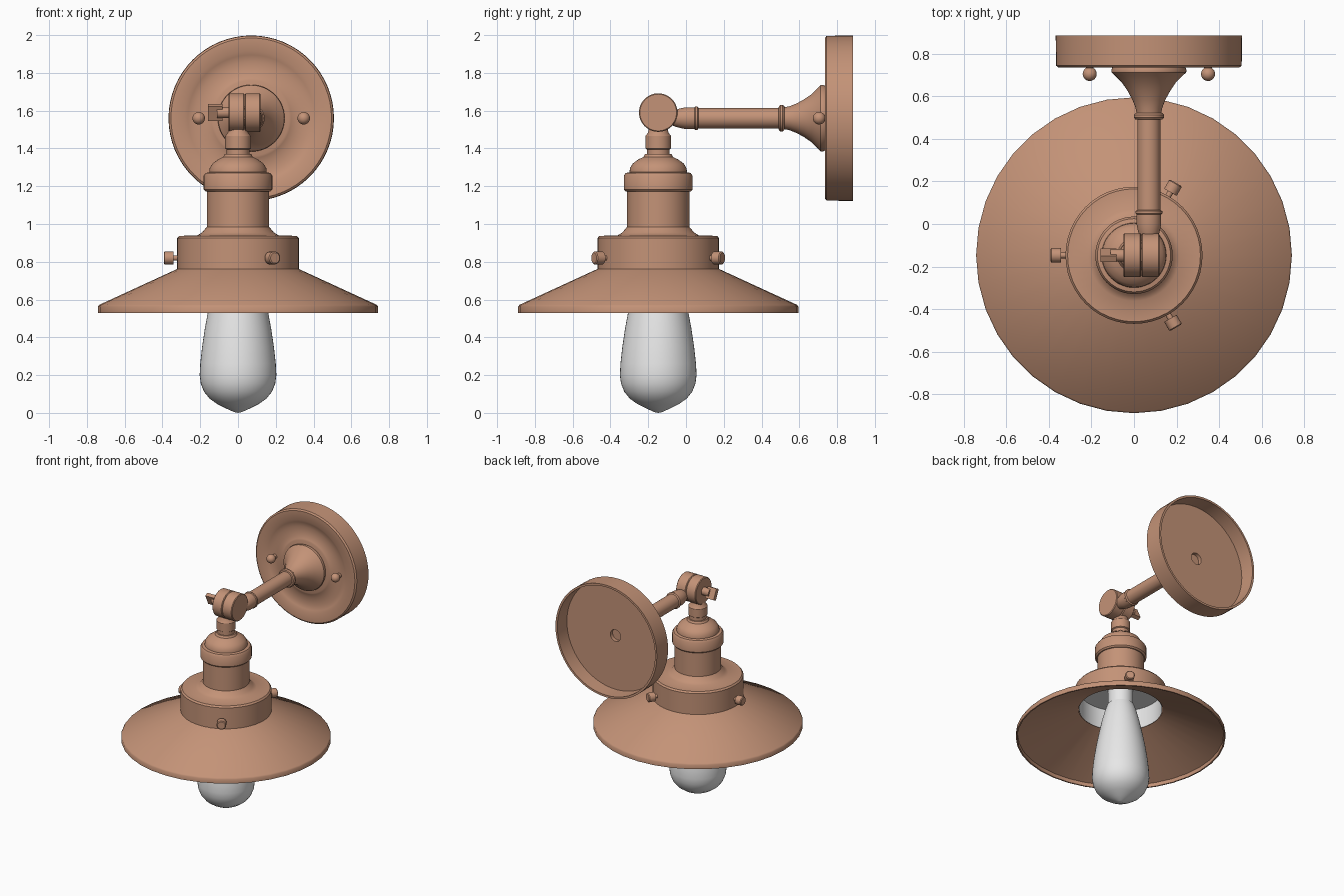
import bpy, bmesh, math
from mathutils import Matrix, Vector

def mat(name, col):
    m = bpy.data.materials.new(name)
    m.diffuse_color = (*col, 1)
    return m

copper = mat("copper", (0.55, 0.29, 0.185))
white = mat("bulb_white", (0.8, 0.8, 0.8))

AX = Vector((0, -0.147, 0))          # lamp axis
PX, PZ = 0.07, 1.56                  # arm axis

def finish(bm, name, m, angle=35):
    bmesh.ops.recalc_face_normals(bm, faces=bm.faces)
    me = bpy.data.meshes.new(name)
    bm.to_mesh(me)
    bm.free()
    me.materials.append(m)
    me.shade_smooth()
    me.set_sharp_from_angle(angle=math.radians(angle))
    ob = bpy.data.objects.new(name, me)
    bpy.context.collection.objects.link(ob)
    return ob

def lathe(name, prof, m=copper, loc=AX, axis=(0, 0, 1), segs=48, closed=False, angle=35):
    """Spin (radius, height) points round an axis through loc."""
    bm = bmesh.new()
    rot = Vector((0, 0, 1)).rotation_difference(Vector(axis)).to_matrix().to_4x4()
    mx = Matrix.Translation(loc) @ rot
    rings = []
    for r, h in prof:
        n = 1 if r < 1e-5 else segs
        rings.append([bm.verts.new(mx @ Vector((r * math.cos(2 * math.pi * i / segs),
                      r * math.sin(2 * math.pi * i / segs), h))) for i in range(n)])
    pairs = list(zip(rings, rings[1:]))
    if closed:
        pairs.append((rings[-1], rings[0]))
    for a, b in pairs:
        for i in range(segs):
            j = (i + 1) % segs
            f = [a[i % len(a)], a[j % len(a)], b[j % len(b)], b[i % len(b)]]
            f = list(dict.fromkeys(f))
            if len(f) > 2:
                bm.faces.new(f)
    return finish(bm, name, m, angle)

def ball(name, r, loc):
    prof = [(r * math.sin(math.pi * i / 12), -r * math.cos(math.pi * i / 12)) for i in range(13)]
    lathe(name, prof, loc=loc, segs=24)

# shade: thin open cone with a lip
lathe("shade", [(0.315, 0.765), (0.735, 0.572), (0.742, 0.562), (0.742, 0.53),
                (0.732, 0.53), (0.730, 0.558), (0.298, 0.755)], segs=36, closed=True)

# collar over the shade and its white lining
lathe("shade_collar", [(0.298, 0.76), (0.322, 0.76), (0.322, 0.925), (0.312, 0.937), (0.215, 0.94),
                       (0.19, 0.955), (0.165, 0.985), (0.0, 0.985), (0.0, 0.93), (0.298, 0.93)],
      closed=False)
lathe("collar_lining", [(0.294, 0.757), (0.294, 0.915), (0.0, 0.915)], white)

# socket housing, cap ring and dome
lathe("socket_housing", [(0.0, 0.97), (0.165, 0.97), (0.165, 1.18), (0.0, 1.18)])
lathe("socket_ring", [(0.0, 1.172), (0.172, 1.172), (0.182, 1.182), (0.182, 1.255),
                      (0.172, 1.27), (0.152, 1.274), (0.15, 1.295), (0.135, 1.32), (0.105, 1.342),
                      (0.078, 1.355), (0.07, 1.37), (0.0, 1.37)])
lathe("neck_stem", [(0.0, 1.35), (0.06, 1.35), (0.06, 1.395), (0.068, 1.4), (0.068, 1.465),
                    (0.055, 1.483), (0.045, 1.52), (0.0, 1.52)])

# bulb with its base
lathe("bulb", [(0.0, 0.0), (0.02, 0.004), (0.06, 0.022), (0.11, 0.047), (0.15, 0.075), (0.18, 0.112),
               (0.197, 0.155), (0.203, 0.2), (0.2, 0.26), (0.19, 0.35), (0.175, 0.45), (0.16, 0.53),
               (0.135, 0.65), (0.112, 0.74), (0.095, 0.79), (0.0, 0.79)], white)
lathe("bulb_base", [(0.0, 0.78), (0.088, 0.78), (0.088, 0.92), (0.0, 0.92)], white)

# three thumbscrews round the collar
for k in range(3):
    a = math.radians(60 + 120 * k)
    lathe(f"thumbscrew_{k + 1}", [(0.0, 0.30), (0.014, 0.30), (0.014, 0.342), (0.034, 0.342),
          (0.034, 0.388), (0.028, 0.393), (0.0, 0.393)], loc=AX + Vector((0, 0, 0.82)),
          axis=(math.cos(a), math.sin(a), 0), segs=20)

# swivel knuckle: two discs side by side
for name, x0, x1 in (("knuckle_lamp_side", -0.05, 0.034), ("knuckle_arm_side", 0.036, 0.12)):
    lathe(name, [(0.0, x0), (0.097, x0), (0.102, x0 + 0.005), (0.102, x1 - 0.005),
                 (0.097, x1), (0.0, x1)], loc=AX + Vector((0, 0, 1.59)), axis=(1, 0, 0))

# wing screw on the knuckle
lathe("wing_screw_shaft", [(0.0, -0.11), (0.03, -0.11), (0.03, -0.045), (0.0, -0.045)],
      loc=AX + Vector((0, 0, 1.59)), axis=(1, 0, 0), segs=20)
bm = bmesh.new()
bmesh.ops.create_cube(bm, size=1, matrix=Matrix.Translation(AX + Vector((-0.12, 0, 1.59)))
                      @ Matrix.Rotation(math.radians(25), 4, 'X')
                      @ Matrix.Diagonal((0.075, 0.03, 0.085, 1)))
finish(bm, "wing_screw_grip", copper)

# arm with end collar, ring and trumpet flare
arm = Vector((PX, 0, PZ))
Y = (0, 1, 0)
lathe("arm", [(0.0, -0.08), (0.035, -0.08), (0.045, -0.055), (0.052, -0.03), (0.058, 0.0),
              (0.058, 0.045), (0.063, 0.05), (0.063, 0.06), (0.054, 0.066), (0.054, 0.49),
              (0.064, 0.492), (0.071, 0.5), (0.071, 0.512), (0.064, 0.52), (0.058, 0.522),
              (0.064, 0.55), (0.078, 0.585), (0.1, 0.625), (0.127, 0.665), (0.16, 0.698),
              (0.175, 0.712), (0.177, 0.722), (0.17, 0.74), (0.0, 0.74)], loc=arm, axis=Y)

# wall plate: hollow cup, open at the back, with a cable hole
lathe("wall_plate", [(0.045, 0.742), (0.2, 0.735), (0.212, 0.74), (0.24, 0.752), (0.3, 0.754),
                     (0.335, 0.746), (0.355, 0.736), (0.425, 0.735), (0.436, 0.744), (0.438, 0.885),
                     (0.422, 0.885), (0.42, 0.77), (0.045, 0.77)], loc=arm, axis=Y, segs=64, closed=True)

# two ball screws on the plate
for k, x in enumerate((PX - 0.278, PX + 0.278)):
    ball(f"plate_screw_{k + 1}", 0.033, (x, 0.705, PZ))
    lathe(f"plate_screw_stub_{k + 1}", [(0.0, 0.715), (0.018, 0.715), (0.018, 0.76), (0.0, 0.76)],
          loc=(x, 0, PZ), axis=Y, segs=16)
